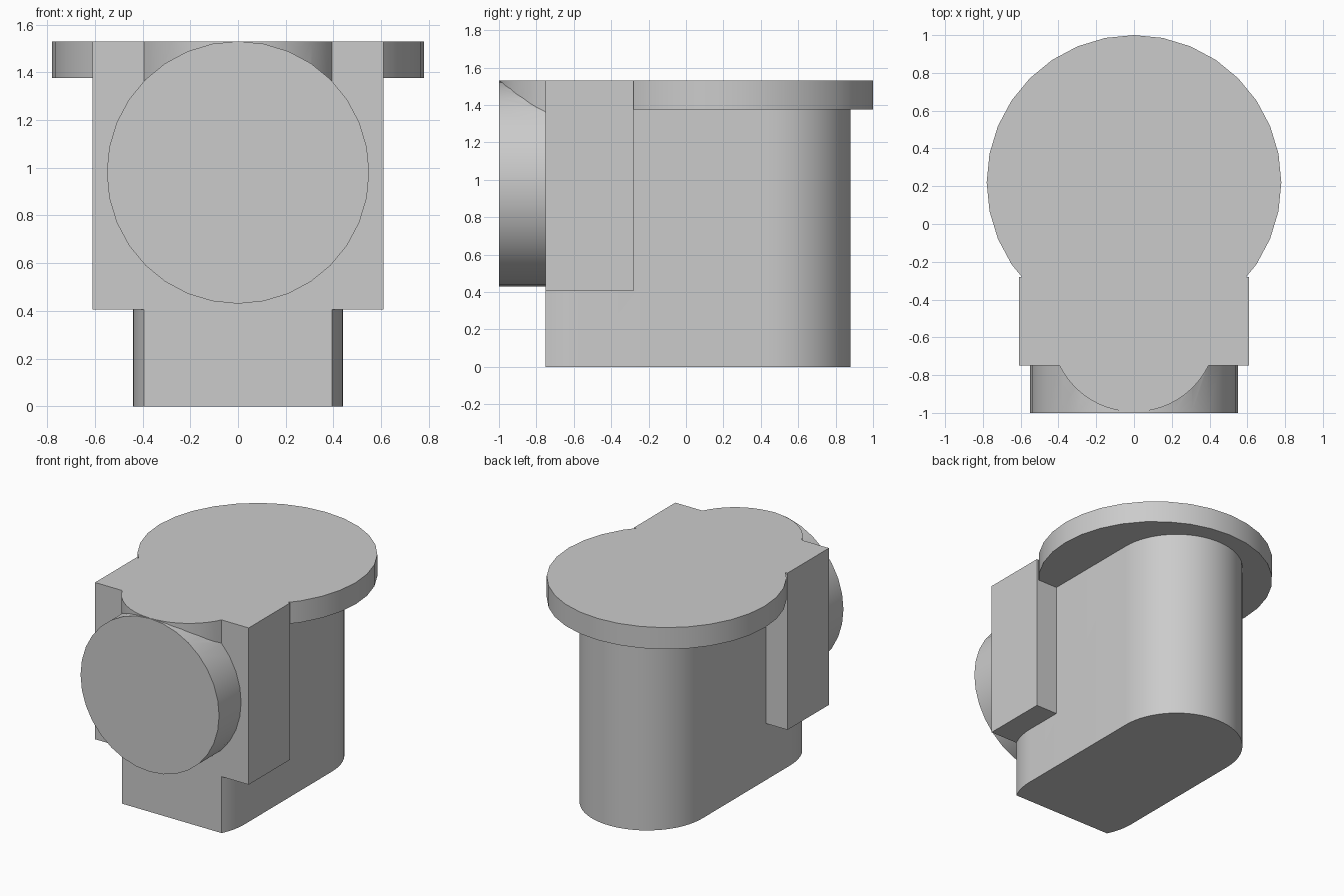
import bpy, bmesh
from math import sin, cos, pi, radians, asin
from mathutils import Matrix, Vector

cube = bpy.data.objects.get("Cube")
if cube:
    bpy.data.objects.remove(cube, do_unlink=True)

TOP = 1.53          # upper face of the whole casting
FRONT = -0.75       # front face of the block and column
R = 0.44            # column rounding
NOSE_Y = -0.555     # centre of the front rounding
BORE_Z = 0.98       # axis height of the front boss

grey = bpy.data.materials.new("plain grey")
grey.use_nodes = True
colour = (0.6, 0.6, 0.6, 1)
grey.diffuse_color = colour
grey.node_tree.nodes["Principled BSDF"].inputs["Base Color"].default_value = colour


def arc(cy, r, a0, a1, n):
    """Points of an arc around (0, cy)."""
    return [(r * cos(a0 + (a1 - a0) * i / n), cy + r * sin(a0 + (a1 - a0) * i / n))
            for i in range(n + 1)]


def prism(name, outline, z0, z1, matrix=Matrix()):
    """Extrude a flat outline from z0 to z1."""
    bm = bmesh.new()
    face = bm.faces.new([bm.verts.new((x, y, z0)) for x, y in outline])
    new = bmesh.ops.extrude_face_region(bm, geom=[face])["geom"]
    bmesh.ops.translate(bm, vec=Vector((0, 0, z1 - z0)),
                        verts=[v for v in new if isinstance(v, bmesh.types.BMVert)])
    bmesh.ops.transform(bm, matrix=matrix, verts=bm.verts)
    bmesh.ops.recalc_face_normals(bm, faces=bm.faces)
    mesh = bpy.data.meshes.new(name)
    bm.to_mesh(mesh)
    bm.free()
    mesh.materials.append(grey)
    obj = bpy.data.objects.new(name, mesh)
    bpy.context.collection.objects.link(obj)
    return obj


# Column: round back, front rounding cut off flat
cut = asin((FRONT - NOSE_Y) / R)
body = prism("housing",
             arc(0.44, R, 0, pi, 32) + arc(NOSE_Y, R, pi, pi - cut, 6)
             + arc(NOSE_Y, R, cut, 0, 6), 0, TOP)

# Rounded nose above the boss axis, rooted inside the block
nose = prism("nose", arc(NOSE_Y, R, pi - cut, 2 * pi + cut, 20)
             + [(0.3, -0.6), (-0.3, -0.6)], BORE_Z, TOP)

# Square block, round top flange and round front boss
block = prism("block", [(-0.61, FRONT), (0.61, FRONT), (0.61, -0.28), (-0.61, -0.28)],
              0.405, TOP)
flange = prism("flange", arc(0.22, 0.78, 0, 2 * pi, 32)[:-1], 1.375, TOP)
boss = prism("boss", arc(0, 0.55, 0, 2 * pi, 32)[:-1], 0.7, 1.0,
             Matrix.Translation((0, 0, BORE_Z)) @ Matrix.Rotation(radians(90), 4, "X"))

# Weld everything into one solid
parts = [block, flange, nose, boss]
for part in parts:
    mod = body.modifiers.new("join " + part.name, "BOOLEAN")
    mod.operation = "UNION"
    mod.solver = "EXACT"
    mod.object = part
solid = bpy.data.meshes.new_from_object(
    body.evaluated_get(bpy.context.evaluated_depsgraph_get()))
body.modifiers.clear()
body.data = solid
for part in parts:
    bpy.data.objects.remove(part, do_unlink=True)

# Clean flat areas and keep hard edges crisp
bm = bmesh.new()
bm.from_mesh(solid)
bmesh.ops.remove_doubles(bm, verts=bm.verts, dist=0.0005)
bmesh.ops.dissolve_limit(bm, angle_limit=radians(0.5), verts=bm.verts, edges=bm.edges)
bm.to_mesh(solid)
bm.free()
bpy.ops.object.select_all(action="DESELECT")
body.select_set(True)
bpy.context.view_layer.objects.active = body
bpy.ops.object.shade_smooth_by_angle(angle=radians(30))
